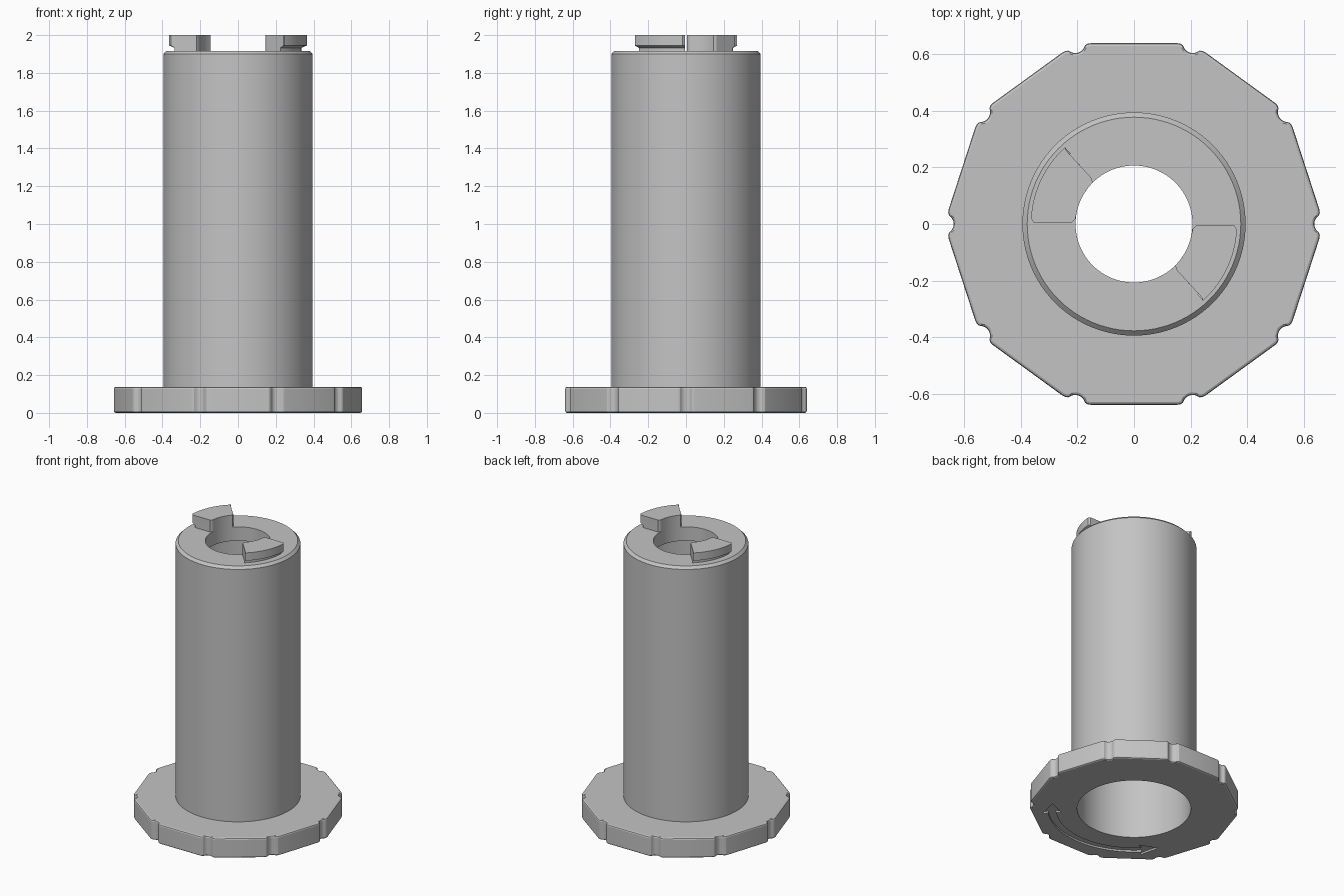
import bpy, bmesh, math

if "Cube" in bpy.data.objects:
    bpy.data.objects.remove(bpy.data.objects["Cube"])

grey = bpy.data.materials.new("mid_grey")
grey.diffuse_color = (0.55, 0.55, 0.55, 1)
grey.use_nodes = True
grey.node_tree.nodes["Principled BSDF"].inputs["Base Color"].default_value = grey.diffuse_color


def polar(r, deg):
    return (r * math.cos(math.radians(deg)), r * math.sin(math.radians(deg)))


def circle(r, n=96):
    return [polar(r, 360 * i / n) for i in range(n)]


def loft(name, rings, loop=False, smooth=30):
    """Skin a list of (outline, z); cap the ends, or join last to first."""
    bm = bmesh.new()
    vs = [[bm.verts.new((x, y, z)) for x, y in pts] for pts, z in rings]
    pairs = list(zip(vs, vs[1:])) + ([(vs[-1], vs[0])] if loop else [])
    for a, b in pairs:
        for i in range(len(a)):
            j = (i + 1) % len(a)
            bm.faces.new((a[i], a[j], b[j], b[i]))
    if not loop:
        bm.faces.new(vs[0][::-1])
        bm.faces.new(vs[-1])
    bmesh.ops.recalc_face_normals(bm, faces=bm.faces)
    me = bpy.data.meshes.new(name)
    bm.to_mesh(me)
    bm.free()
    ob = bpy.data.objects.new(name, me)
    bpy.context.collection.objects.link(ob)
    me.materials.append(grey)
    shade(ob, smooth)
    return ob


def activate(ob):
    bpy.ops.object.select_all(action='DESELECT')
    ob.select_set(True)
    bpy.context.view_layer.objects.active = ob


def shade(ob, angle):
    activate(ob)
    bpy.ops.object.shade_smooth_by_angle(angle=math.radians(angle))


def cut(ob, cutter):
    cutter.hide_render = True
    mod = ob.modifiers.new("cut", 'BOOLEAN')
    mod.operation = 'DIFFERENCE'
    mod.solver = 'EXACT'
    mod.object = cutter
    activate(ob)
    bpy.ops.object.modifier_apply(modifier=mod.name)
    bpy.data.objects.remove(cutter)


# Flange: ten-sided plate with a round notch at every corner
notch = [(.055, 72), (.043, 69), (.036, 60), (.035, 45), (.035, 30), (.035, 15)]
notch = [(r, -a) for r, a in notch] + [(.035, 0)] + [(r, a) for r, a in notch[::-1]]
outline = []
for k in range(10):
    cx, cy = polar(0.673, 36 * k)
    for r, a in notch:
        dx, dy = polar(r, 36 * k + 180 - a)
        outline.append((cx + dx, cy + dy))
# notch points must run counter-clockwise around the plate
outline.sort(key=lambda p: math.atan2(p[1], p[0]))
inner = [(x * 0.985, y * 0.985) for x, y in outline]
mid = [(x * 0.996, y * 0.996) for x, y in outline]
flange = loft("flange", [(inner, 0), (mid, .004), (outline, .011),
                         (outline, .127), (mid, .134), (inner, .138)], smooth=12)
cut(flange, loft("bore_cutter", [(circle(.36), -.1), (circle(.36), .3)]))

# Double-headed curved arrow sunk into the underside
arrow = [polar(.52, -33), polar(.58, -46), polar(.545, -45)]
arrow += [polar(.545, -45 - 5 * i) for i in range(1, 19)]
arrow += [polar(.58, -134), polar(.52, -147), polar(.46, -134)]
arrow += [polar(.495, -135 + 5 * i) for i in range(19)]
arrow += [polar(.46, -46)]
cut(flange, loft("arrow_cutter", [(arrow, -.05), (arrow, .012)]))
shade(flange, 12)

# Hollow barrel with chamfered rim and a thick end wall with a smaller hole
profile = [(.395, .138), (.395, 1.9), (.378, 1.917), (.207, 1.917),
           (.207, 1.82), (.36, 1.82), (.36, .138)]
loft("barrel", [(circle(r), z) for r, z in profile], loop=True)

# Two bayonet lugs with an undercut neck, half a turn apart
lug = [(-.355, .005), (-.22, .005), (-.208, .018)]
lug += [polar(.207, a) for a in range(170, 134, -5)]
lug += [(-.15, .162), (-.24, .26), (-.257, .262)]
lug += [polar(.365, a) for a in range(132, 179, 3)]


def lug_ring(limit, turn):
    ring = []
    for x, y in lug:
        s = turn * min(1, limit / math.hypot(x, y))
        ring.append((x * s, y * s))
    return ring


for name, turn in (("lug_left", 1), ("lug_right", -1)):
    loft(name, [(lug_ring(r, turn), z) for r, z in
                ((.335, 1.91), (.335, 1.932), (.365, 1.945), (.365, 2.0))], smooth=20)
